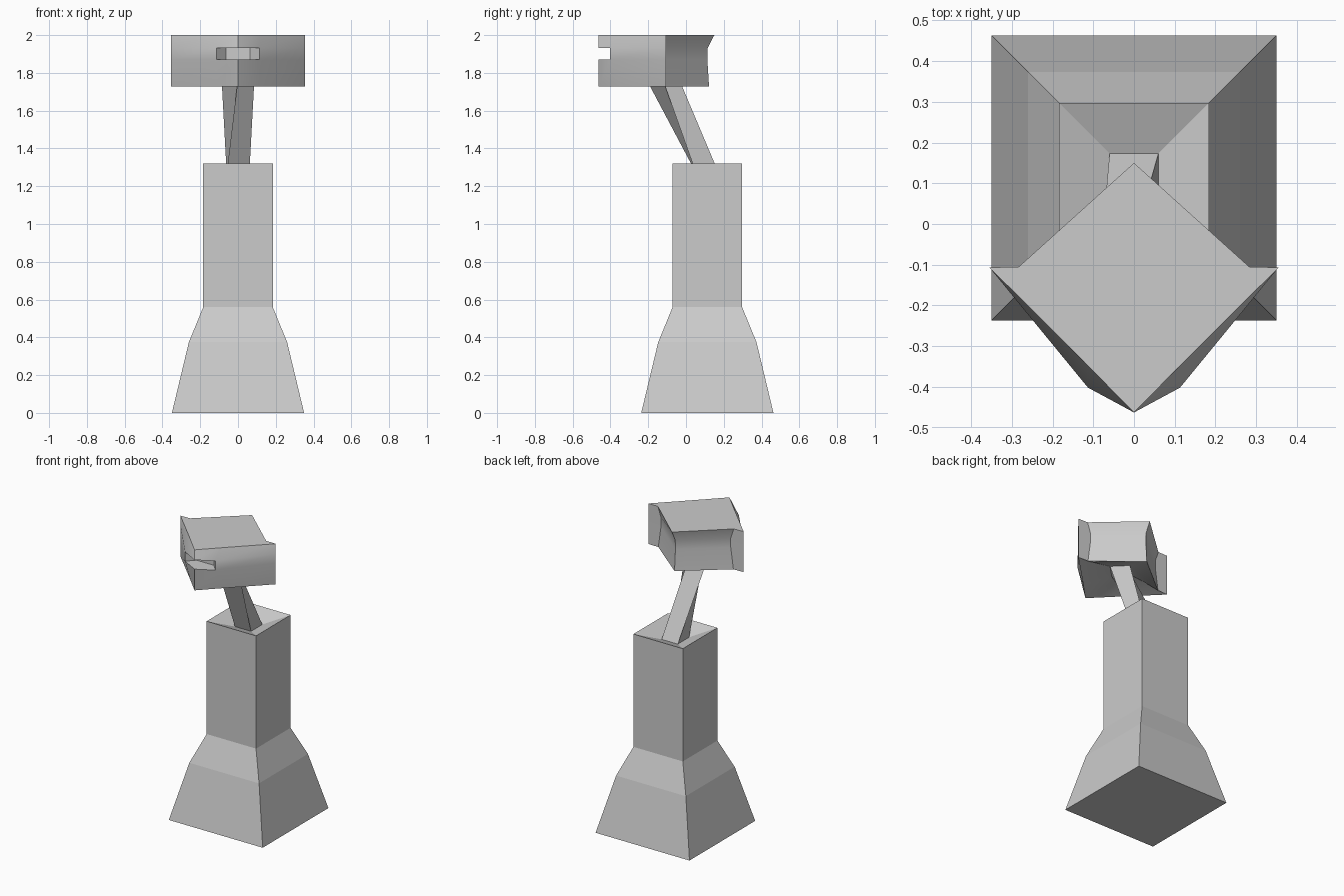
import bpy, bmesh, math

if "Cube" in bpy.data.objects:
    bpy.data.objects.remove(bpy.data.objects["Cube"])

def square(half, z, cy):
    return [(x * half, cy + y * half, z) for x, y in ((-1, -1), (1, -1), (1, 1), (-1, 1))]

def loft(bm, rings, cap_start=True, cap_end=True):
    """Skin rings of equal point count; returns the bands of faces."""
    vs = [[bm.verts.new(p) for p in r] for r in rings]
    n = len(vs[0])
    bands = [[bm.faces.new((a[i], a[(i + 1) % n], b[(i + 1) % n], b[i])) for i in range(n)]
             for a, b in zip(vs, vs[1:])]
    if cap_start:
        bm.faces.new(vs[0][::-1])
    if cap_end:
        bm.faces.new(vs[-1])
    return bands

def finish(bm, name, smooth=False):
    bmesh.ops.recalc_face_normals(bm, faces=bm.faces)
    me = bpy.data.meshes.new(name)
    bm.to_mesh(me)
    bm.free()
    ob = bpy.data.objects.new(name, me)
    bpy.context.collection.objects.link(ob)
    if smooth:
        bpy.ops.object.select_all(action='DESELECT')
        ob.select_set(True)
        bpy.context.view_layer.objects.active = ob
        bpy.ops.object.shade_smooth_by_angle(angle=math.radians(35))
    return ob

# Pedestal: flared foot, square column and a shallow sunken top
CY = 0.113
bm = bmesh.new()
loft(bm, [square(h, z, CY) for z, h in
          ((0, .35), (.375, .26), (.56, .184), (1.32, .184), (1.27, .06))])
finish(bm, "pedestal")

# Neck: leans forward and twists 45 degrees into a diamond
NY, NZ, NR = -0.125, 1.77, 0.087
diamond = [(0, NY - NR, NZ), (NR, NY, NZ), (0, NY + NR, NZ), (-NR, NY, NZ)]
bm = bmesh.new()
loft(bm, [square(.06, 1.27, CY), diamond])
finish(bm, "neck")

# Head: diamond block with bulging front cheeks and pinched back
def head_ring(z, cheek_x, cheek_y, side, back):
    right = [(.355, -.107), (side, -.105)]
    pts = [(0, -.463), (cheek_x, cheek_y)] + right + [(0, back)]
    pts += [(-x, y) for x, y in reversed(pts[1:4])]
    return [(x, y, z) for x, y in pts]

def underside_ring():
    r = NR
    pts = [(0, -r), (r / 2, -r / 2), (r, 0), (r * .9, r * .1), (0, r),
           (-r * .9, r * .1), (-r, 0), (-r / 2, -r / 2)]
    return [(x, NY + y, NZ) for x, y in pts]

bm = bmesh.new()
bands = loft(bm, [underside_ring(),
                  head_ring(1.727, .113, -.348, .28, .122),
                  head_ring(1.87, .113, -.402, .26, .113),
                  head_ring(1.932, .113, -.402, .26, .115),
                  head_ring(2.0, .113, -.348, .283, .15)])
# Mouth slot pushed into the front corner
slot = [bands[2][0], bands[2][-1]]
res = bmesh.ops.extrude_face_region(bm, geom=slot)
for v in [g for g in res["geom"] if isinstance(g, bmesh.types.BMVert)]:
    v.co.x *= .57
    v.co.y = -.35
bmesh.ops.delete(bm, geom=[f for f in slot if f.is_valid], context='FACES_ONLY')
finish(bm, "head", smooth=True)
